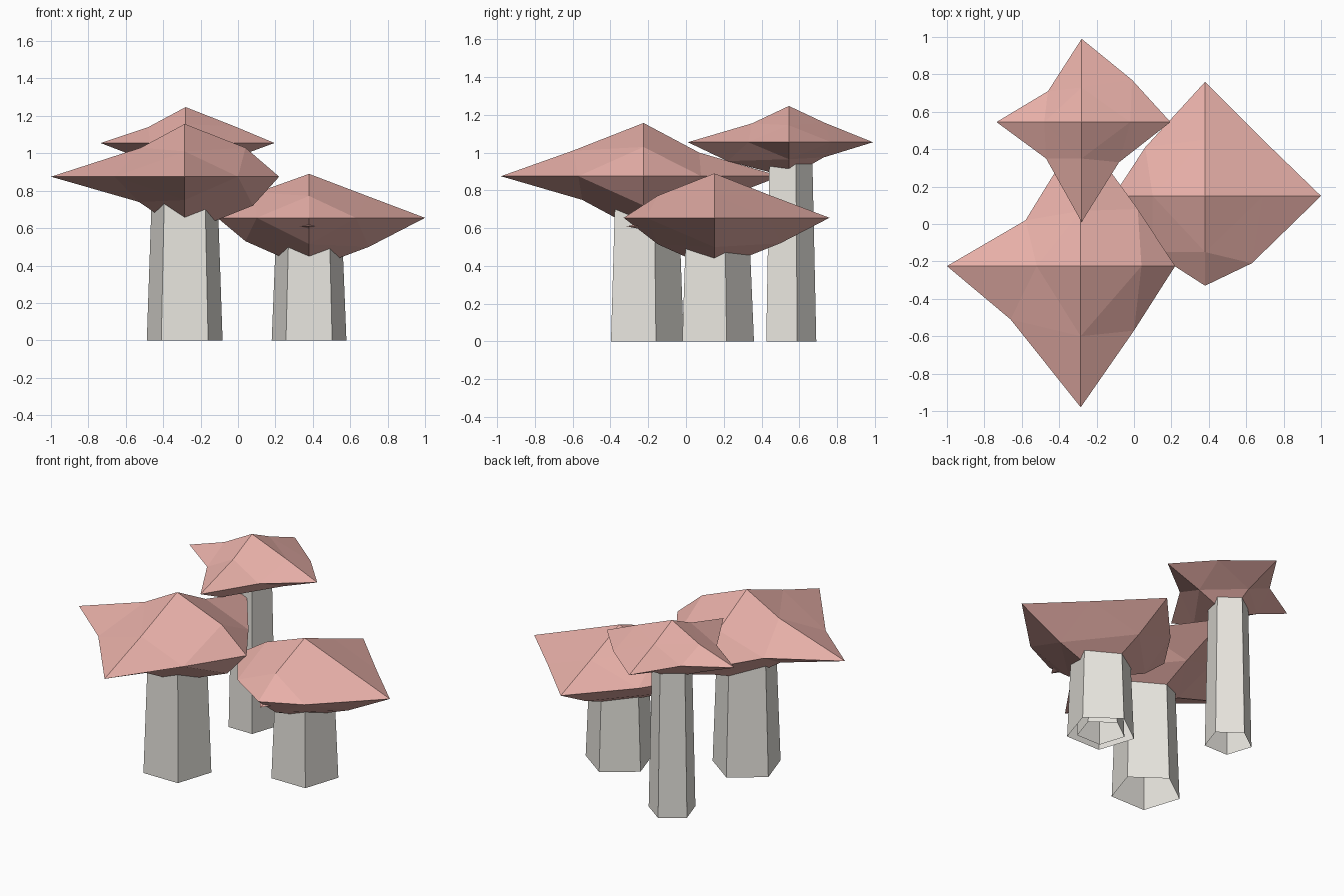
import bpy, bmesh
from math import sin, cos, pi

if "Cube" in bpy.data.objects:
    bpy.data.objects.remove(bpy.data.objects["Cube"])


def material(name, rgb):
    m = bpy.data.materials.new(name)
    m.diffuse_color = (*rgb, 1)
    m.use_nodes = True
    m.node_tree.nodes["Principled BSDF"].inputs["Base Color"].default_value = m.diffuse_color
    return m


CAP = material("cap_red", (0.80, 0.43, 0.39))
STEM = material("stem_beige", (0.80, 0.78, 0.73))


def finish(bm, name, mat):
    bmesh.ops.recalc_face_normals(bm, faces=bm.faces)
    me = bpy.data.meshes.new(name)
    bm.to_mesh(me)
    bm.free()
    me.materials.append(mat)
    bpy.context.collection.objects.link(bpy.data.objects.new(name, me))


def stem(name, x, y, r0, r1, h):
    """Tapered five-sided tube, open at both ends, flat side to the front."""
    bm = bmesh.new()
    ang = [pi / 2 + i * 2 * pi / 5 for i in range(5)]
    rings = [[bm.verts.new((x + r * cos(a), y + r * sin(a), z)) for a in ang]
             for r, z in ((r0, 0), (r1, h))]
    for i in range(5):
        j = (i + 1) % 5
        bm.faces.new((rings[0][i], rings[0][j], rings[1][j], rings[1][i]))
    finish(bm, name, STEM)


def cap(name, x, y, z, top, bottom, tips, diags, upper, lower):
    """Squashed, once-subdivided octahedron with uneven points.
    Order of tips and mids: right, back, left, front; diags follow each tip.
    upper and lower hold (coordinate along the axis, height)."""
    bm = bmesh.new()
    def on_axis(i, c, h):
        return bm.verts.new((c, y, h) if i % 2 == 0 else (x, c, h))
    T = [on_axis(i, c, z) for i, c in enumerate(tips)]
    D = [bm.verts.new((*d, z)) for d in diags]
    for pole_z, mids in ((top, upper), (bottom, lower)):
        P = bm.verts.new((x, y, pole_z))
        M = [on_axis(i, c, h) for i, (c, h) in enumerate(mids)]
        for i in range(4):
            j = (i + 1) % 4
            for f in ((T[i], D[i], M[i]), (D[i], T[j], M[j]),
                      (D[i], M[j], M[i]), (M[i], M[j], P)):
                bm.faces.new(f)
    finish(bm, name, CAP)


# Front left mushroom
stem("left_stem", -0.285, -0.225, 0.213, 0.186, 0.75)
cap("left_cap", -0.285, -0.225, 0.875, 1.157, 0.575,
    (0.22, 0.50, -1.0, -0.98),
    ((0.02, 0.08), (-0.58, 0.02), (-0.66, -0.51), (0.0, -0.57)),
    ((0.04, 1.03), (0.07, 1.0), (-0.52, 1.03), (-0.60, 1.01)),
    ((0.08, 0.72), (0.15, 0.74), (-0.53, 0.74), (-0.55, 0.75)))

# Right mushroom
stem("right_stem", 0.38, 0.15, 0.21, 0.188, 0.52)
cap("right_cap", 0.38, 0.15, 0.655, 0.89, 0.38,
    (1.0, 0.76, -0.11, -0.33),
    ((0.70, 0.44), (0.06, 0.41), (0.10, -0.15), (0.63, -0.21)),
    ((0.69, 0.772), (0.45, 0.772), (0.10, 0.79), (-0.15, 0.772)),
    ((0.70, 0.50), (0.50, 0.52), (0.04, 0.53), (-0.15, 0.515)))

# Tall rear mushroom
stem("rear_stem", -0.28, 0.5435, 0.1465, 0.126, 0.95)
cap("rear_cap", -0.28, 0.545, 1.055, 1.247, 0.87,
    (0.195, 0.99, -0.735, 0.01),
    ((-0.01, 0.77), (-0.46, 0.71), (-0.47, 0.35), (-0.08, 0.33)),
    ((-0.02, 1.145), (0.73, 1.16), (-0.48, 1.14), (0.35, 1.155)),
    ((-0.05, 0.965), (0.73, 0.975), (-0.50, 0.965), (0.22, 0.955)))

# Small mushroom nested inside the right one, its cap tip just poking out
stem("inner_stem", 0.38, 0.15, 0.148, 0.13, 0.50)
cap("inner_cap", 0.38, 0.15, 0.61, 0.72, 0.50,
    (0.75, 0.50, 0.10, -0.315),
    ((0.58, 0.35), (0.20, 0.33), (0.20, -0.05), (0.55, -0.05)),
    ((0.56, 0.67), (0.33, 0.67), (0.22, 0.67), (-0.08, 0.66)),
    ((0.56, 0.55), (0.33, 0.55), (0.22, 0.55), (-0.08, 0.56)))
